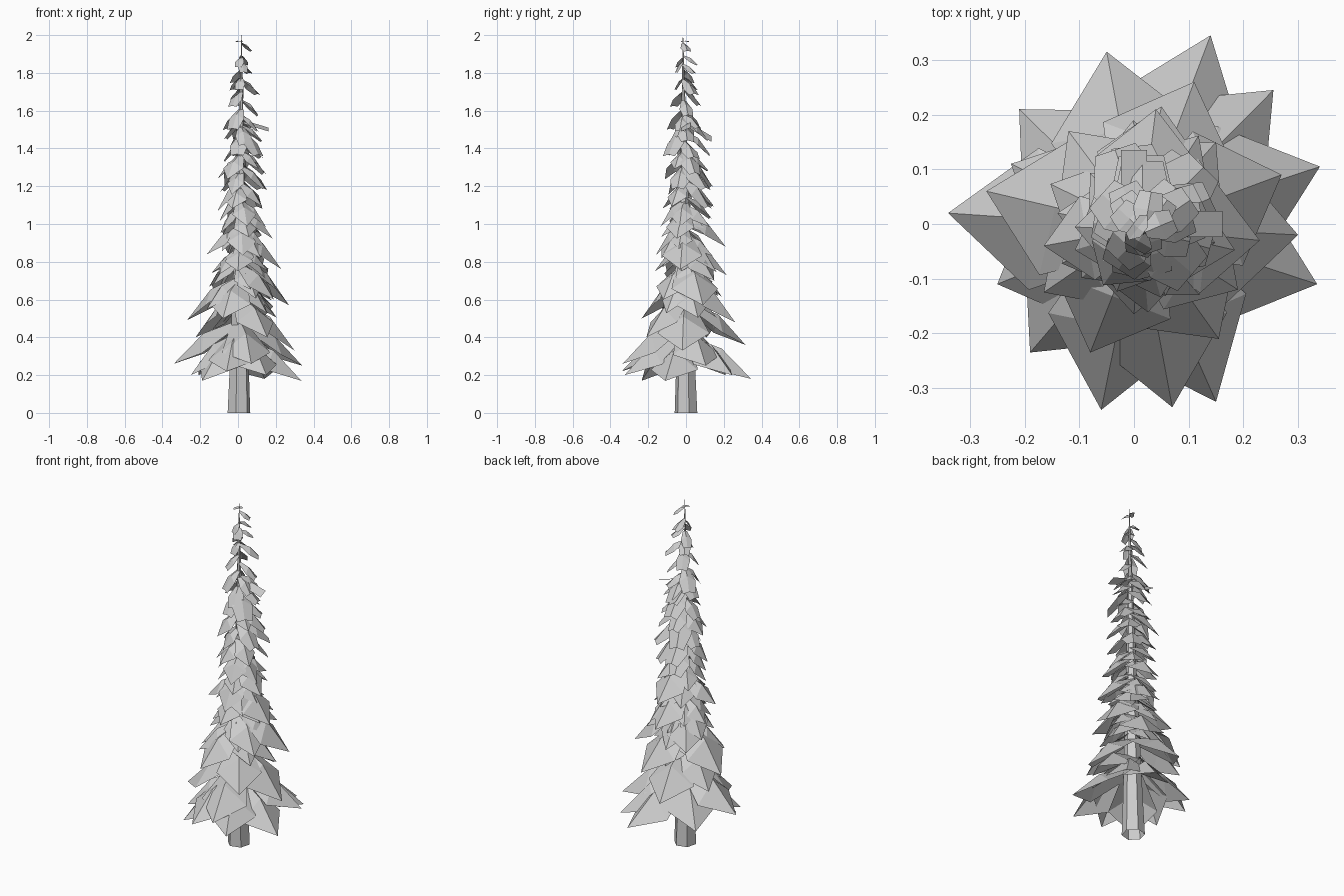
import bpy, bmesh, math, random
from mathutils import Vector

random.seed(11)

cube = bpy.data.objects.get("Cube")
if cube:
    bpy.data.objects.remove(cube, do_unlink=True)

# One neutral material for the whole tree
grey = bpy.data.materials.new("plain grey")
grey.use_nodes = True
colour = (0.6, 0.6, 0.6, 1)
grey.diffuse_color = colour
grey.node_tree.nodes["Principled BSDF"].inputs["Base Color"].default_value = colour


def make_object(name, bm):
    mesh = bpy.data.meshes.new(name)
    bm.to_mesh(mesh)
    bm.free()
    mesh.materials.append(grey)
    obj = bpy.data.objects.new(name, mesh)
    bpy.context.collection.objects.link(obj)
    return obj


def axis(z):
    """Centre of the slightly leaning trunk at a height."""
    return Vector((0.005 + 0.007 * z, -0.008 * z, z))


def interpolate(table, z):
    for (z0, r0), (z1, r1) in zip(table, table[1:]):
        if z <= z1:
            return r0 + (r1 - r0) * max(0, z - z0) / (z1 - z0)
    return table[-1][1]


def add_branch(bm, tip, drop, width, blunt=0):
    """Bent, ridged leaf that droops from the trunk to its tip."""
    tip = Vector(tip)
    root = axis(tip.z + drop)
    out = Vector((tip.x - root.x, tip.y - root.y, 0))
    length = out.length
    out.normalize()
    side = Vector((-out.y, out.x, 0))
    down = Vector((0, 0, -1))

    def row(reach, fall, half, sag):
        ridge = root + out * length * reach + down * drop * fall
        points = [ridge - side * half + down * sag, ridge,
                  ridge + side * half + down * sag]
        return [bm.verts.new(p) for p in points]

    rows = [row(0.03, 0, width * 0.4, length * 0.1),
            row(0.55, 0.3, width, length * 0.3)]
    if blunt:
        rows.append(row(1, 1, width * blunt, length * 0.08))
    for a, b in zip(rows, rows[1:]):
        for i in range(2):
            bm.faces.new((a[i], b[i], b[i + 1], a[i + 1]))
    if not blunt:
        end = bm.verts.new(tip)
        last = rows[-1]
        for i in range(2):
            bm.faces.new((last[i], end, last[i + 1]))


# Trunk: tapered hexagonal column with a needle top
bm = bmesh.new()
rings = []
for z, r in ((0, 0.062), (0.22, 0.053), (1, 0.028), (1.85, 0.005), (2, 0.001)):
    c = axis(z)
    rings.append([bm.verts.new(c + Vector((r * math.cos(a), r * math.sin(a), 0)))
                  for a in (math.tau * (i + 0.25) / 6 for i in range(6))])
for a, b in zip(rings, rings[1:]):
    for i in range(6):
        j = (i + 1) % 6
        bm.faces.new((a[i], a[j], b[j], b[i]))
bm.faces.new(rings[-1])
make_object("trunk", bm)

# Lower skirt: the widest branches
skirt_tips = [(.14, .345, .18), (-.05, .315, .36), (-.21, .21, .2),
              (-.34, .02, .26), (-.25, -.11, .2), (-.19, -.235, .17),
              (-.06, -.34, .22), (.07, -.335, .26), (.15, -.325, .2),
              (.335, -.11, .17), (.34, .105, .25), (.255, .245, .2)]
bm = bmesh.new()
for tip in skirt_tips:
    add_branch(bm, tip, 0.23, 0.13)
make_object("lower_branches", bm)

# Middle branches: two loose tiers above the skirt
middle_tips = [(-.27, .06, .49), (.3, -.02, .33), (.27, .09, .57), (.11, .26, .48),
               (.155, -.21, .4), (-.08, -.235, .5), (-.225, .11, .4),
               (-.165, -.125, .55), (.19, -.12, .6), (.05, .215, .73),
               (-.12, .17, .62), (.23, -.03, .76), (0, -.165, .75),
               (-.14, .02, .74), (.15, .15, .7), (-.165, -.04, .84),
               (.04, .21, .88), (.12, -.13, .82)]
bm = bmesh.new()
for tip in middle_tips:
    length = math.hypot(tip[0], tip[1])
    add_branch(bm, tip, length * 0.85, length * 0.46)
make_object("middle_branches", bm)

# Upper tiers: rings of broad leaves that fill the core and shrink upwards
reach = [(.45, .19), (.9, .165), (1.1, .155), (1.3, .13), (1.5, .105), (1.7, .085),
         (1.85, .06), (1.95, .04)]
bm = bmesh.new()
z, turn = 0.5, 0.3
while z < 1.95:
    count = 5 if z < 1.4 else 4 if z < 1.6 else 3 if z < 1.8 else 2
    for i in range(count):
        angle = turn + math.tau * (i + random.uniform(-.2, .2)) / count
        height = z + random.uniform(-.03, .03)
        r = interpolate(reach, height) * random.uniform(.75, 1.05)
        # The crown grows a little fuller towards the back left
        tip = axis(height) + Vector((r * math.cos(angle) + .012,
                                     r * math.sin(angle) + .015, 0))
        blunt = 0 if height < 1 else random.choice((0, .6)) if height < 1.35 else .75
        drop = min(r * random.uniform(.8, 1.1), 1.97 - height)
        add_branch(bm, tip, drop, max(r * .45, .028), blunt)
    turn += 2.4
    z += 0.085
make_object("upper_branches", bm)

# Two stray flat twigs that stick out of the crown
bm = bmesh.new()
for start, end, side in (((.03, 0, 1.54), (.162, 0, 1.5), (0, .024, .01)),
                         ((0, .02, 1.52), (0, .135, 1.45), (.024, 0, -.015))):
    s, e, w = Vector(start), Vector(end), Vector(side)
    bm.faces.new([bm.verts.new(p) for p in (s - w, e - w, e + w, s + w)])
make_object("stray_twigs", bm)
